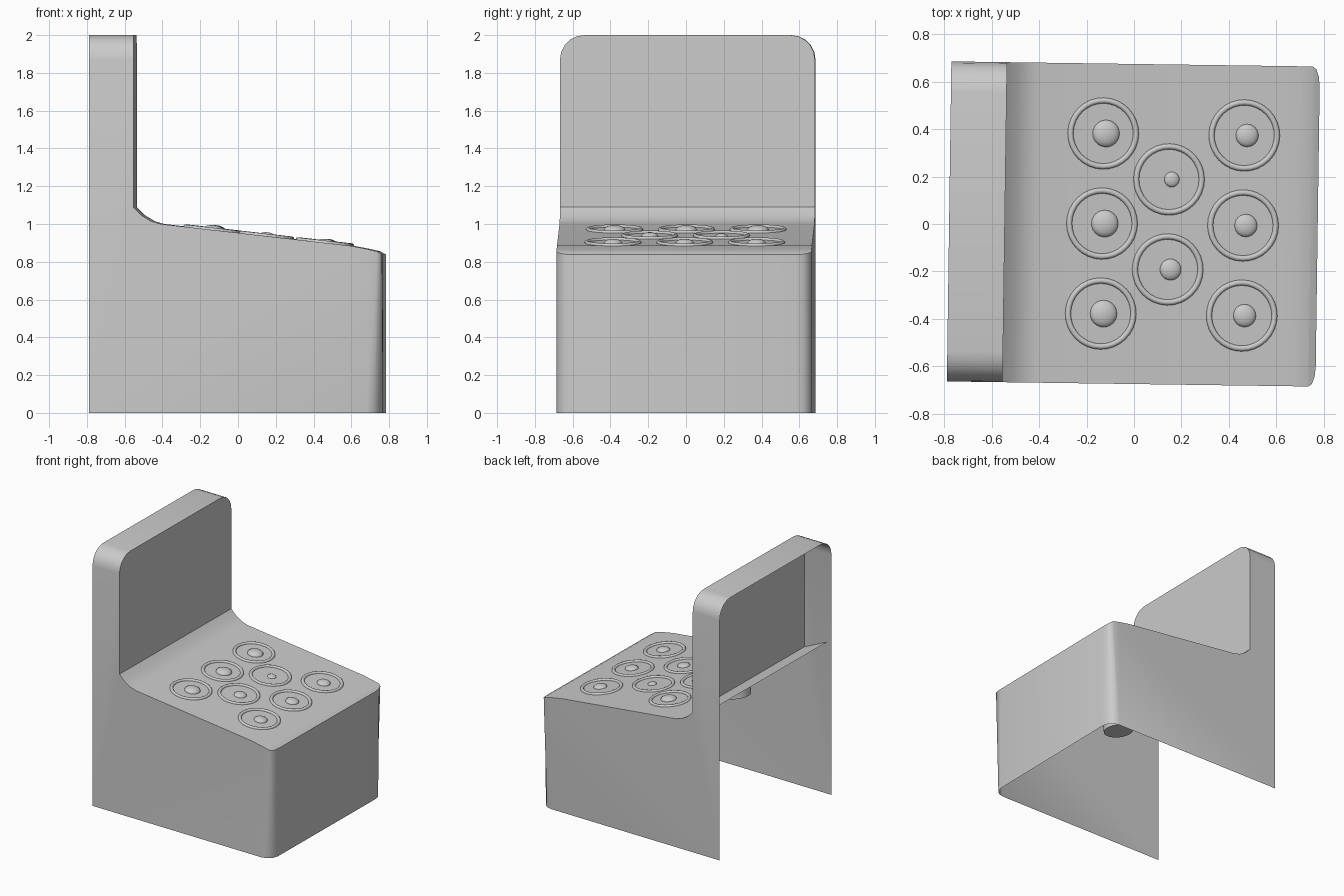
import bpy, bmesh, math
from mathutils import Matrix, Vector

if "Cube" in bpy.data.objects:
    bpy.data.objects.remove(bpy.data.objects["Cube"])

grey = bpy.data.materials.new("light_grey")
grey.diffuse_color = (0.6, 0.6, 0.6, 1)
grey.use_nodes = True
grey.node_tree.nodes["Principled BSDF"].inputs["Base Color"].default_value = grey.diffuse_color

TURN = Matrix.Rotation(math.radians(-0.8), 4, 'Z')
SLOPE = math.atan2(0.115, 1.0)          # seat falls towards the front edge


def seat_z(x):
    return 0.954 - 0.115 * x


def finish(name, bm, matrix=Matrix()):
    mesh = bpy.data.meshes.new(name)
    bm.to_mesh(mesh)
    bm.free()
    mesh.transform(TURN @ matrix)
    mesh.materials.append(grey)
    ob = bpy.data.objects.new(name, mesh)
    bpy.context.collection.objects.link(ob)
    bpy.ops.object.select_all(action='DESELECT')
    ob.select_set(True)
    bpy.context.view_layer.objects.active = ob
    bpy.ops.object.shade_smooth_by_angle(angle=math.radians(35))
    return ob


def lathe(name, profile, matrix, steps=32):
    bm = bmesh.new()
    vs = [bm.verts.new((r, 0, z)) for r, z in profile]
    es = [bm.edges.new(p) for p in zip(vs, vs[1:])]
    bmesh.ops.spin(bm, geom=vs + es, cent=(0, 0, 0), axis=(0, 0, 1),
                   angle=2 * math.pi, steps=steps)
    bmesh.ops.remove_doubles(bm, verts=bm.verts, dist=1e-5)
    bmesh.ops.recalc_face_normals(bm, faces=bm.faces)
    return finish(name, bm, matrix)


# Chair shell: side profile pulled across, corners rounded, open back and base
profile = [(-0.78, 0), (0.775, 0), (0.775, 0.838), (0.745, 0.855), (0.69, 0.868),
           (0.6, seat_z(0.6)), (-0.4, seat_z(-0.4)), (-0.45, 1.015),
           (-0.5, 1.045), (-0.545, 1.09), (-0.545, 2.0), (-0.78, 2.0)]
W = 0.675
bm = bmesh.new()
face = bm.faces.new([bm.verts.new((x, -W, z)) for x, z in profile])
ext = bmesh.ops.extrude_face_region(bm, geom=[face])
bmesh.ops.translate(bm, verts=[g for g in ext["geom"] if isinstance(g, bmesh.types.BMVert)],
                    vec=(0, 2 * W, 0))
bmesh.ops.recalc_face_normals(bm, faces=bm.faces)


def round_edges(test, offset, segments):
    edges = [e for e in bm.edges if all(test(v.co) for v in e.verts)
             and abs(e.verts[0].co.y - e.verts[1].co.y) < 0.01]
    bmesh.ops.bevel(bm, geom=edges, offset=offset, segments=segments,
                    profile=0.5, affect='EDGES', clamp_overlap=False)


round_edges(lambda c: c.z > 1.99, 0.13, 5)
round_edges(lambda c: c.x > 0.77 and c.z < 0.839, 0.085, 3)
openings = [f for f in bm.faces
            if all(v.co.z < 0.001 for v in f.verts) or all(v.co.x < -0.779 for v in f.verts)]
bmesh.ops.delete(bm, geom=openings, context='FACES')
finish("chair_shell", bm)

# Inner ledge behind the backrest panel
bm = bmesh.new()
bm.faces.new([bm.verts.new(p) for p in ((-0.545, -W, 1.09), (-0.545, W, 1.09),
                                        (-0.74, W, 1.18), (-0.74, -W, 1.18))])
finish("inner_ledge", bm)

# Round seat pads: raised ring, centre dome and cup under the seat
pads = [(-0.135, y, 0.057) for y in (-0.38, 0, 0.38)]
pads += [(0.46, y, 0.048) for y in (-0.38, 0, 0.38)]
pads += [(0.145, -0.19, 0.045), (0.145, 0.19, 0.032)]
for x, y, dome in pads:
    place = Matrix.Translation((x, y, seat_z(x))) @ Matrix.Rotation(SLOPE, 4, 'Y')
    ring = [(0.132 + 0.014 * t / 4 - 0 if t < 4 else 0.146, 0) for t in (0,)]
    ring = [(0.139 + 0.012 * math.cos(a), 0.012 * math.sin(a))
            for a in (math.pi * k / 6 for k in range(7))]
    lathe("seat_ring", ring, place)
    cap = [(dome * math.sin(a), dome * 0.45 * math.cos(a))
           for a in (math.pi / 2 * k / 6 for k in range(7))]
    lathe("pad_dome", cap, place @ Matrix.Translation((0.012, 0, 0)), 24)
    lathe("under_cup", [(0.135, -0.004), (0.13, -0.07), (0.107, -0.07),
                        (0.107, -0.24), (0, -0.24)], place)
